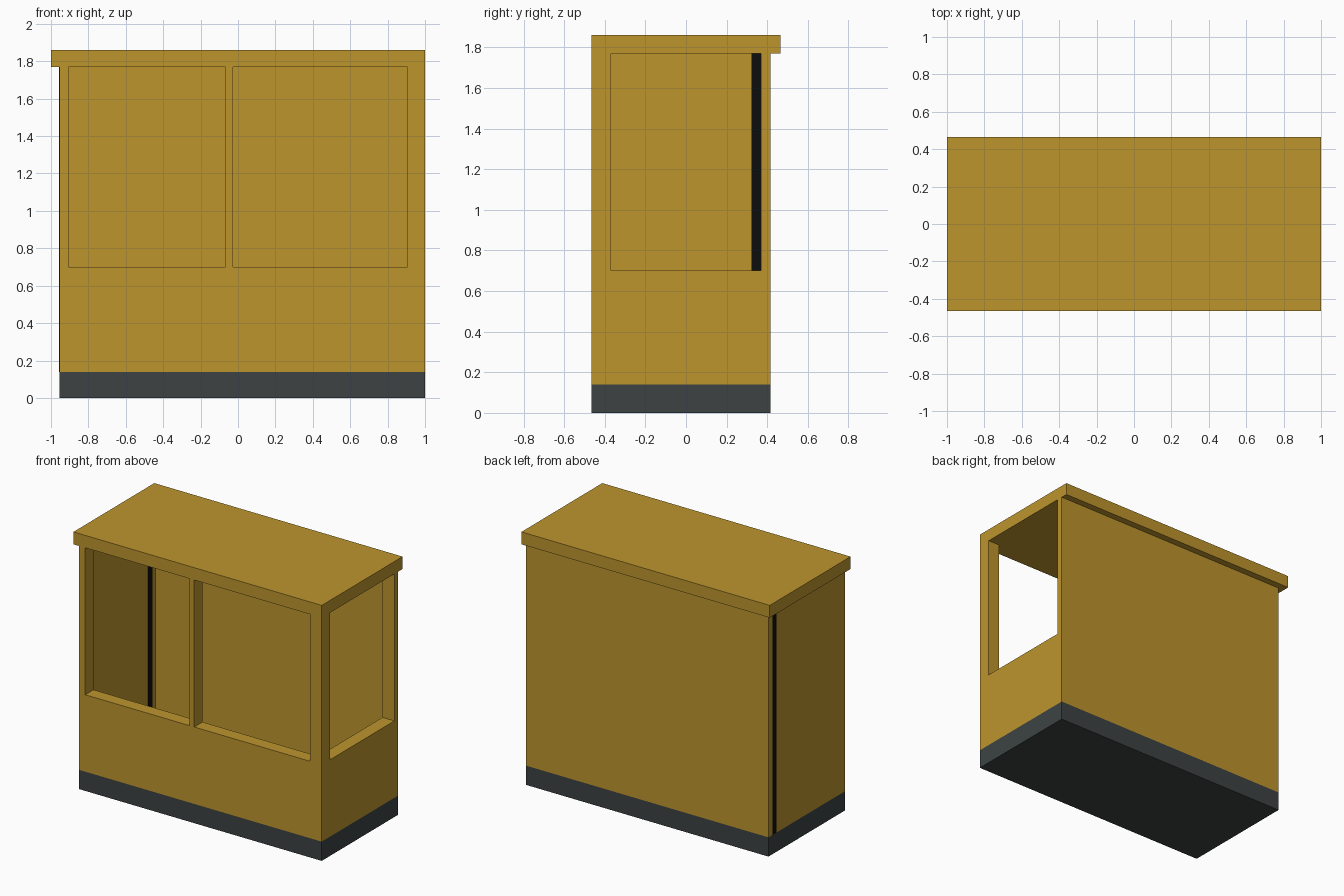
import bpy
import bmesh

old = bpy.data.objects.get("Cube")
if old:
    bpy.data.objects.remove(old, do_unlink=True)


def material(name, rgb):
    mat = bpy.data.materials.new(name)
    mat.use_nodes = True
    mat.diffuse_color = (*rgb, 1)
    mat.node_tree.nodes["Principled BSDF"].inputs["Base Color"].default_value = (*rgb, 1)
    return mat


ochre = material("ochre paint", (0.51, 0.30, 0.027))
charcoal = material("charcoal base", (0.047, 0.055, 0.055))
black = material("black trim", (0.004, 0.004, 0.004))


def box(name, mat, xs, ys, zs):
    """Axis-aligned box between pairs of limits."""
    bm = bmesh.new()
    bmesh.ops.create_cube(bm, size=1)
    for v in bm.verts:
        v.co = [lim[0] if c < 0 else lim[1] for c, lim in zip(v.co, (xs, ys, zs))]
    mesh = bpy.data.meshes.new(name)
    bm.to_mesh(mesh)
    bm.free()
    mesh.materials.append(mat)
    obj = bpy.data.objects.new(name, mesh)
    bpy.context.collection.objects.link(obj)
    return obj


# Main dimensions
RIGHT, LEFT = -0.955, 1.0
FRONT, BACK = -0.465, 0.415
BASE, SILL, TOP, ROOF = 0.14, 0.70, 1.77, 1.86
FRAME, SKIN = 0.095, 0.005
inner_left, inner_front = LEFT - FRAME, FRONT + FRAME
skin_x, skin_y = RIGHT + SKIN, BACK - SKIN

# Roof slab, overhanging at the back and the right end
box("roof", ochre, (-1, 1), (FRONT, 0.465), (TOP, ROOF))

# Floor and the lower walls, banded dark at the bottom
box("floor", charcoal, (skin_x, inner_left), (inner_front, skin_y), (0, SKIN))
for band, mat, front_top, back_top, low in (
        ("base", charcoal, BASE, BASE, 0),
        ("wall", ochre, SILL, TOP, BASE)):
    box("front_" + band, mat, (RIGHT, LEFT), (FRONT, inner_front), (low, front_top))
    box("left_" + band, mat, (inner_left, LEFT), (inner_front, skin_y), (low, front_top))
    box("back_" + band, mat, (RIGHT, LEFT), (skin_y, BACK), (low, back_top))
    box("right_" + band, mat, (RIGHT, skin_x), (inner_front, skin_y), (low, back_top))

# Window posts
for name, xs, ys in (
        ("front_right_post", (RIGHT, -0.905), (FRONT, inner_front)),
        ("front_middle_post", (-0.067, -0.027), (FRONT, inner_front)),
        ("front_left_post", (inner_left, LEFT), (FRONT, inner_front)),
        ("back_left_post", (inner_left, LEFT), (0.37, skin_y))):
    box(name, ochre, xs, ys, (SILL, TOP))

# Dark vertical strip in the right end wall, seen from both sides
box("door_gap_strip", black, (RIGHT - 0.001, skin_x + 0.001), (0.323, 0.369), (BASE, TOP))
